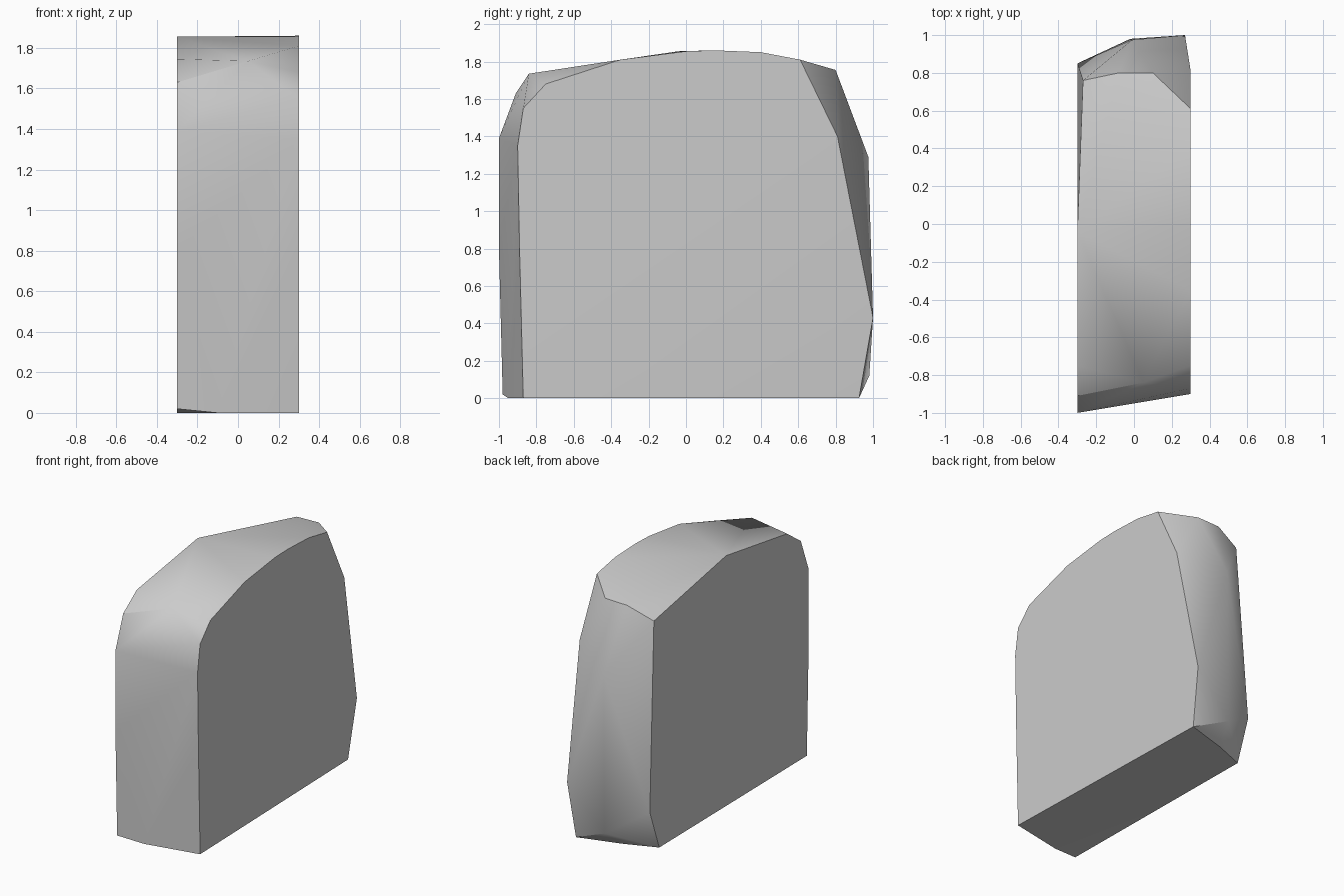
import bpy
import bmesh
import math

default_cube = bpy.data.objects.get("Cube")
if default_cube:
    bpy.data.objects.remove(default_cube, do_unlink=True)

HALF_WIDTH = 0.3


def make_material(name, colour):
    material = bpy.data.materials.new(name)
    material.use_nodes = True
    material.diffuse_color = colour
    shader = material.node_tree.nodes["Principled BSDF"]
    shader.inputs["Base Color"].default_value = colour
    return material


def add_rim(bm, x, outline):
    """Place a side outline, given as (y, z) pairs, on the plane at x."""
    for y, z in outline:
        bm.verts.new((x, y, z))


def build_stone(name, left_outline, right_outline, chips, material):
    """Wrap two flat side outlines and some chipped corners in one hull."""
    bm = bmesh.new()
    add_rim(bm, HALF_WIDTH, left_outline)
    add_rim(bm, -HALF_WIDTH, right_outline)
    for corner in chips:
        bm.verts.new(corner)
    hull = bmesh.ops.convex_hull(bm, input=bm.verts[:])
    unused = set(hull["geom_interior"]) | set(hull["geom_unused"])
    loose = [v for v in unused if isinstance(v, bmesh.types.BMVert)]
    bmesh.ops.delete(bm, geom=loose, context="VERTS")
    # Join the triangles that lie on one flat side
    bmesh.ops.dissolve_limit(bm, angle_limit=math.radians(1),
                             verts=bm.verts[:], edges=bm.edges[:])
    bmesh.ops.recalc_face_normals(bm, faces=bm.faces[:])

    mesh = bpy.data.meshes.new(name)
    bm.to_mesh(mesh)
    bm.free()
    mesh.materials.append(material)
    stone = bpy.data.objects.new(name, mesh)
    bpy.context.collection.objects.link(stone)
    return stone


# Flat side towards +x: bottom front, up and over the top, down the back
left_side = [(-.87, 0), (-.89, .8), (-.9, 1.35), (-.87, 1.55), (-.75, 1.68),
             (-.35, 1.81), (0, 1.855), (.15, 1.86), (.4, 1.85),
             (.61, 1.81), (.81, 1.4)]

# Flat side towards -x, in the same order
right_side = [(-.98, .02), (-1, .8), (-1, 1.39), (-.91, 1.63), (-.75, 1.745),
              (-.04, 1.855), (.85, .3), (.74, 0)]

# Chipped corners between the sides: front top, back top, back and foot
chipped_corners = [
    (.05, -.84, 1.735),
    (-.27, .76, 1.67), (-.08, .8, 1.75), (.1, .8, 1.755),
    (-.01, .975, 1.29), (.27, 1, .43), (-.02, .98, .12),
    (.25, .925, 0), (-.07, .83, 0), (-.1, -.95, 0),
]

grey_stone = make_material("grey stone", (.6, .6, .6, 1))
slab = build_stone("stone_slab", left_side, right_side,
                   chipped_corners, grey_stone)

# Soft shading over shallow bends, crisp edges on the strong ones
bpy.ops.object.select_all(action="DESELECT")
slab.select_set(True)
bpy.context.view_layer.objects.active = slab
bpy.ops.object.shade_smooth_by_angle(angle=math.radians(32))
